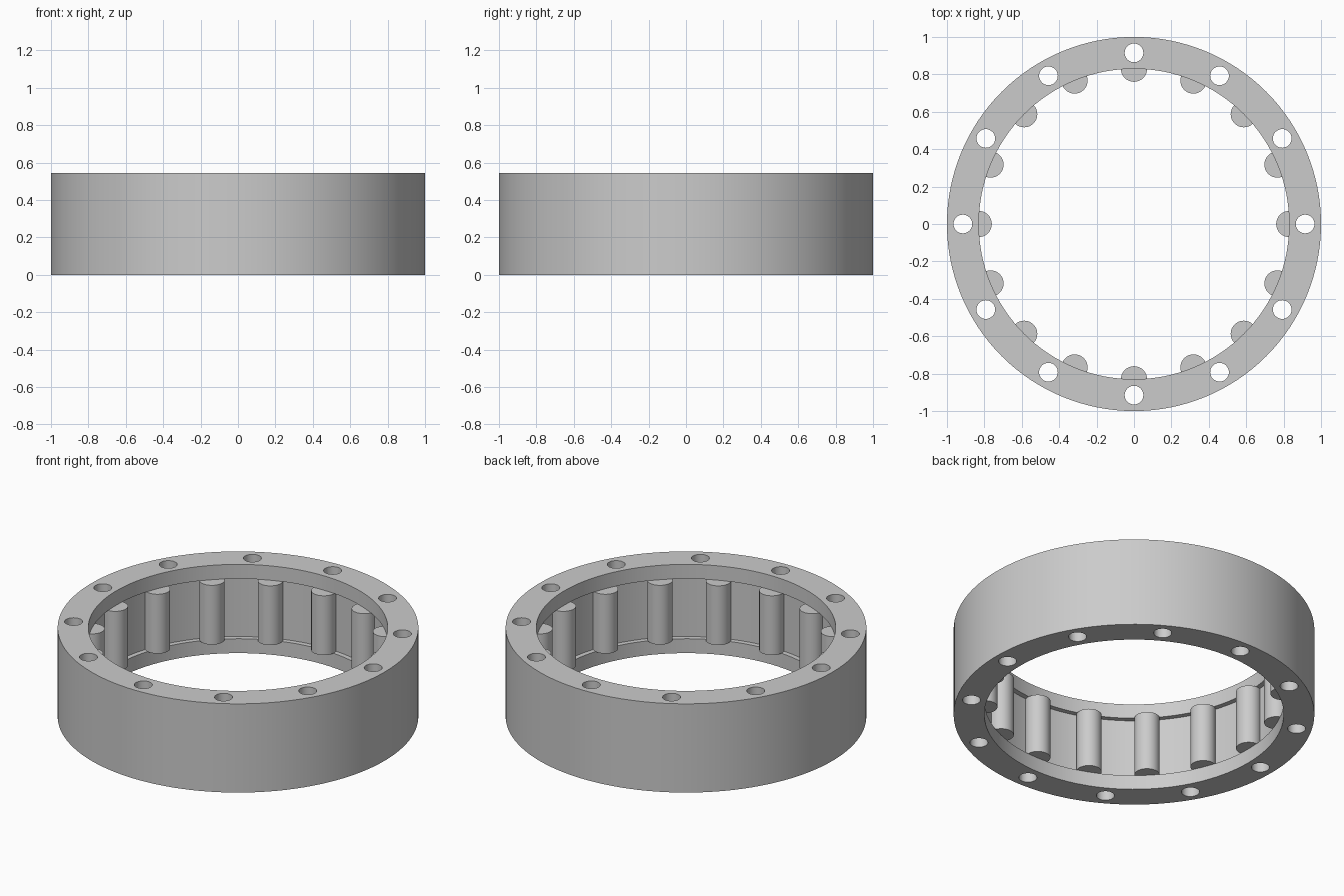
import bpy, bmesh
from math import cos, sin, tau, radians
from mathutils import Matrix, Vector

HEIGHT = 0.543       # full ring height
LIP = 0.088          # height of each inner lip
OUTER, BORE, WALL = 1.0, 0.83, 0.86
ROLLERS, ROLLER_R = 16, 0.07
HOLES, HOLE_R, HOLE_CIRCLE = 12, 0.05, 0.915

cube = bpy.data.objects.get("Cube")
if cube:
    bpy.data.objects.remove(cube, do_unlink=True)

steel = bpy.data.materials.new("grey_steel")
steel.use_nodes = True
colour = (0.6, 0.6, 0.6, 1)
steel.diffuse_color = colour
steel.node_tree.nodes["Principled BSDF"].inputs["Base Color"].default_value = colour


def make_object(name, bm):
    bmesh.ops.recalc_face_normals(bm, faces=bm.faces)
    mesh = bpy.data.meshes.new(name)
    bm.to_mesh(mesh)
    bm.free()
    mesh.materials.append(steel)
    obj = bpy.data.objects.new(name, mesh)
    bpy.context.collection.objects.link(obj)
    return obj


def cylinder_circle(count, radius, circle, z0, z1, segments):
    """Upright cylinders spaced evenly around the ring axis."""
    bm = bmesh.new()
    for i in range(count):
        a = tau * i / count
        centre = Vector((circle * cos(a), circle * sin(a), (z0 + z1) / 2))
        bmesh.ops.create_cone(bm, cap_ends=True, segments=segments,
                              radius1=radius, radius2=radius, depth=z1 - z0,
                              matrix=Matrix.Translation(centre))
    return bm


def smooth(obj):
    bpy.ops.object.select_all(action='DESELECT')
    obj.select_set(True)
    bpy.context.view_layer.objects.active = obj
    bpy.ops.object.shade_smooth_by_angle(angle=radians(30))


# Outer ring: closed profile with a recess between two lips, spun round z
profile = [(OUTER, 0), (OUTER, HEIGHT), (BORE, HEIGHT), (BORE, HEIGHT - LIP),
           (WALL, HEIGHT - LIP), (WALL, LIP), (BORE, LIP), (BORE, 0)]
bm = bmesh.new()
verts = [bm.verts.new((r, 0, z)) for r, z in profile]
edges = [bm.edges.new((v, verts[i - 1])) for i, v in enumerate(verts)]
bmesh.ops.spin(bm, geom=verts + edges, cent=(0, 0, 0), axis=(0, 0, 1),
               angle=tau, steps=128, use_merge=True)
bmesh.ops.remove_doubles(bm, verts=bm.verts, dist=1e-5)
ring = make_object("outer_ring", bm)

# Bolt holes drilled through the ring
cutter = make_object("bolt_hole_cutter", cylinder_circle(
    HOLES, HOLE_R, HOLE_CIRCLE, -0.1, HEIGHT + 0.1, 32))
cutter.hide_render = True
drill = ring.modifiers.new("bolt_holes", 'BOOLEAN')
drill.operation = 'DIFFERENCE'
drill.solver = 'EXACT'
drill.object = cutter
bpy.context.view_layer.objects.active = ring
bpy.ops.object.modifier_apply(modifier=drill.name)
bpy.data.objects.remove(cutter, do_unlink=True)
smooth(ring)

# Rollers held between the lips, their backs trimmed to the recess wall
bm = cylinder_circle(ROLLERS, ROLLER_R, BORE, LIP + 0.002, HEIGHT - LIP - 0.002, 32)
for v in bm.verts:
    reach = v.co.xy.length
    if reach > WALL:
        v.co.xy = v.co.xy * (WALL / reach)
smooth(make_object("rollers", bm))
